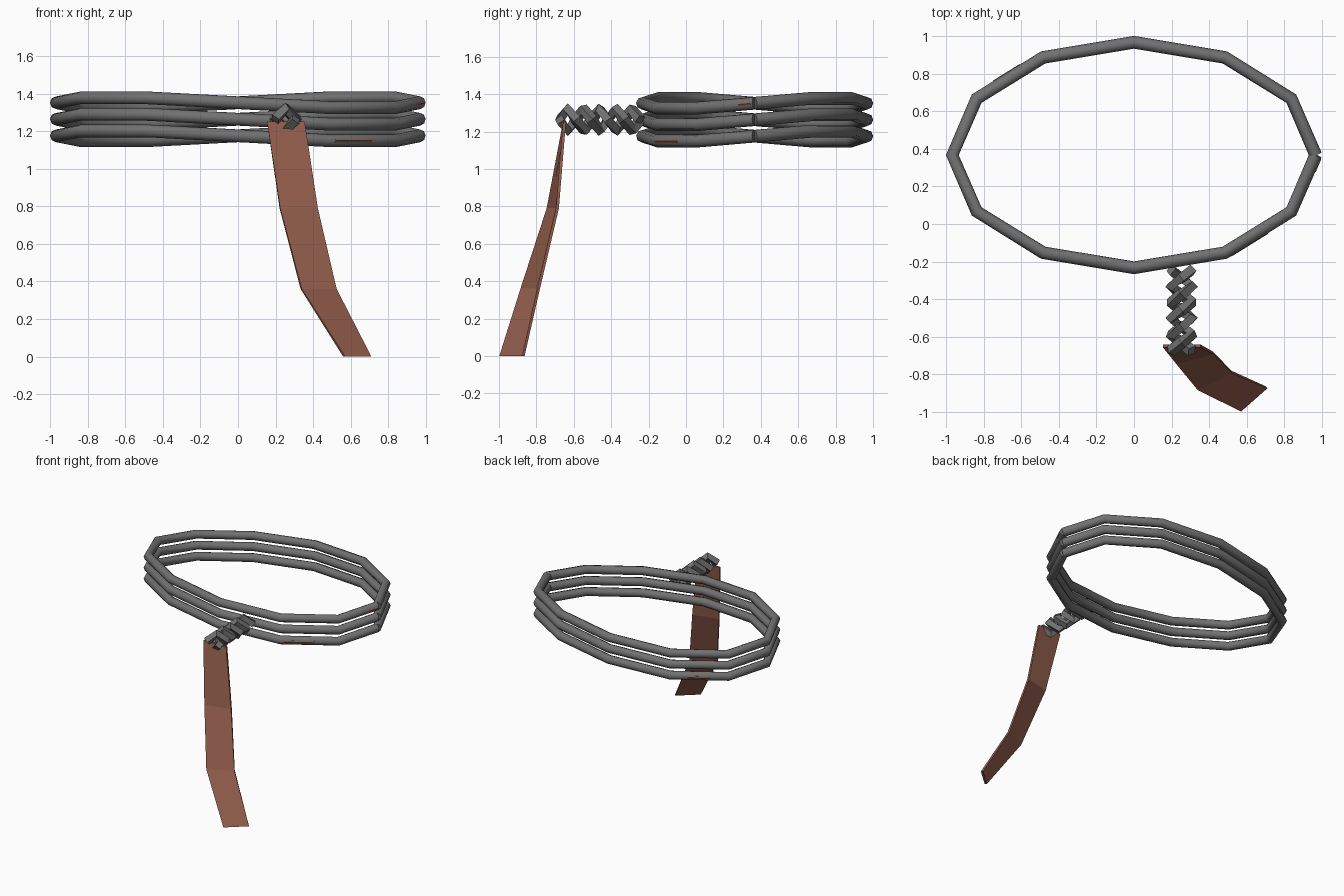
import bpy, bmesh, math
from mathutils import Vector

if "Cube" in bpy.data.objects:
    bpy.data.objects.remove(bpy.data.objects["Cube"])


def material(name, col):
    m = bpy.data.materials.new(name)
    m.diffuse_color = (*col, 1)
    m.use_nodes = True
    m.node_tree.nodes["Principled BSDF"].inputs["Base Color"].default_value = m.diffuse_color
    return m


STEEL = material("grey wire", (0.165, 0.165, 0.165))
LEATHER = material("brown leather", (0.30, 0.115, 0.075))
RUST = material("rust", (0.24, 0.12, 0.08))


def wire(name, pts, radius, res, mat, smooth):
    """Capped tube following a list of points."""
    cu = bpy.data.curves.new(name, 'CURVE')
    cu.dimensions = '3D'
    cu.bevel_depth = radius
    cu.bevel_resolution = res
    cu.use_fill_caps = True
    sp = cu.splines.new('POLY')
    sp.points.add(len(pts) - 1)
    for p, co in zip(sp.points, pts):
        p.co = (*co, 1)
    cu.materials.append(mat)
    ob = bpy.data.objects.new(name, cu)
    bpy.context.collection.objects.link(ob)
    bpy.ops.object.select_all(action='DESELECT')
    ob.select_set(True)
    bpy.context.view_layer.objects.active = ob
    bpy.ops.object.convert(target='MESH')
    ob = bpy.context.object
    if smooth:
        bpy.ops.object.shade_smooth_by_angle(angle=math.radians(50))
    else:
        ob.data.polygons.foreach_set("use_smooth", [False] * len(ob.data.polygons))
    return ob


def loop_point(deg, z):
    """Point on the warped oval loop."""
    a = math.radians(deg)
    return Vector((0.967 * math.cos(a), 0.367 + 0.6 * math.sin(a),
                   z + 0.03 * math.sin(2 * a)))


# Three stacked oval wire loops, each open at the right side
LEVELS = (1.175, 1.263, 1.351)
for i, z in enumerate(LEVELS):
    wire(f"wire_loop_{i + 1}", [loop_point(d, z) for d in range(0, 361, 30)],
         0.034, 2, STEEL, True)

# Small rust streaks lying on the outside of the loops
for i, (level, seg, t0, t1) in enumerate(((0, 300, 0.05, 0.6), (2, 330, 0.75, 0.97),
                                          (0, 120, 0.3, 0.7))):
    a, b = loop_point(seg, LEVELS[level]), loop_point(seg + 30, LEVELS[level])
    out = (b - a).cross(Vector((0, 0, 1))).normalized() * 0.025
    wire(f"rust_streak_{i + 1}", [a.lerp(b, t0) + out, a.lerp(b, t1) + out],
         0.011, 1, RUST, True)

# Two strands twisted together, running forward from the loops
STEPS = 10
for s in range(2):
    pts = []
    for k in range(STEPS + 1):
        a = math.pi * (s - k / 2)
        pts.append((0.253 + 0.055 * math.cos(a), -0.675 + 0.43 * k / STEPS,
                    1.263 + 0.055 * math.sin(a)))
    wire(f"twisted_strand_{s + 1}", pts, 0.032, 0, STEEL, False)

# Curling leather strap: left and right edge of each cross-section
SECTIONS = [((0.155, -0.658, 1.25), (0.355, -0.658, 1.25)),
            ((0.225, -0.745, 0.79), (0.425, -0.695, 0.79)),
            ((0.34, -0.885, 0.36), (0.525, -0.795, 0.36)),
            ((0.57, -0.998, 0.0), (0.71, -0.875, 0.0))]
bm = bmesh.new()
rings = []
for l, r in SECTIONS:
    l, r = Vector(l), Vector(r)
    back = Vector((0, 0, 1)).cross(r - l).normalized() * 0.016
    rings.append([bm.verts.new(v) for v in (l, r, r + back, l + back)])
for a, b in zip(rings, rings[1:]):
    for i in range(4):
        j = (i + 1) % 4
        bm.faces.new((a[i], a[j], b[j], b[i]))
bm.faces.new(rings[0])
bm.faces.new(rings[-1])
bmesh.ops.recalc_face_normals(bm, faces=bm.faces)
me = bpy.data.meshes.new("leather_strap")
bm.to_mesh(me)
bm.free()
me.materials.append(LEATHER)
bpy.context.collection.objects.link(bpy.data.objects.new("leather_strap", me))
